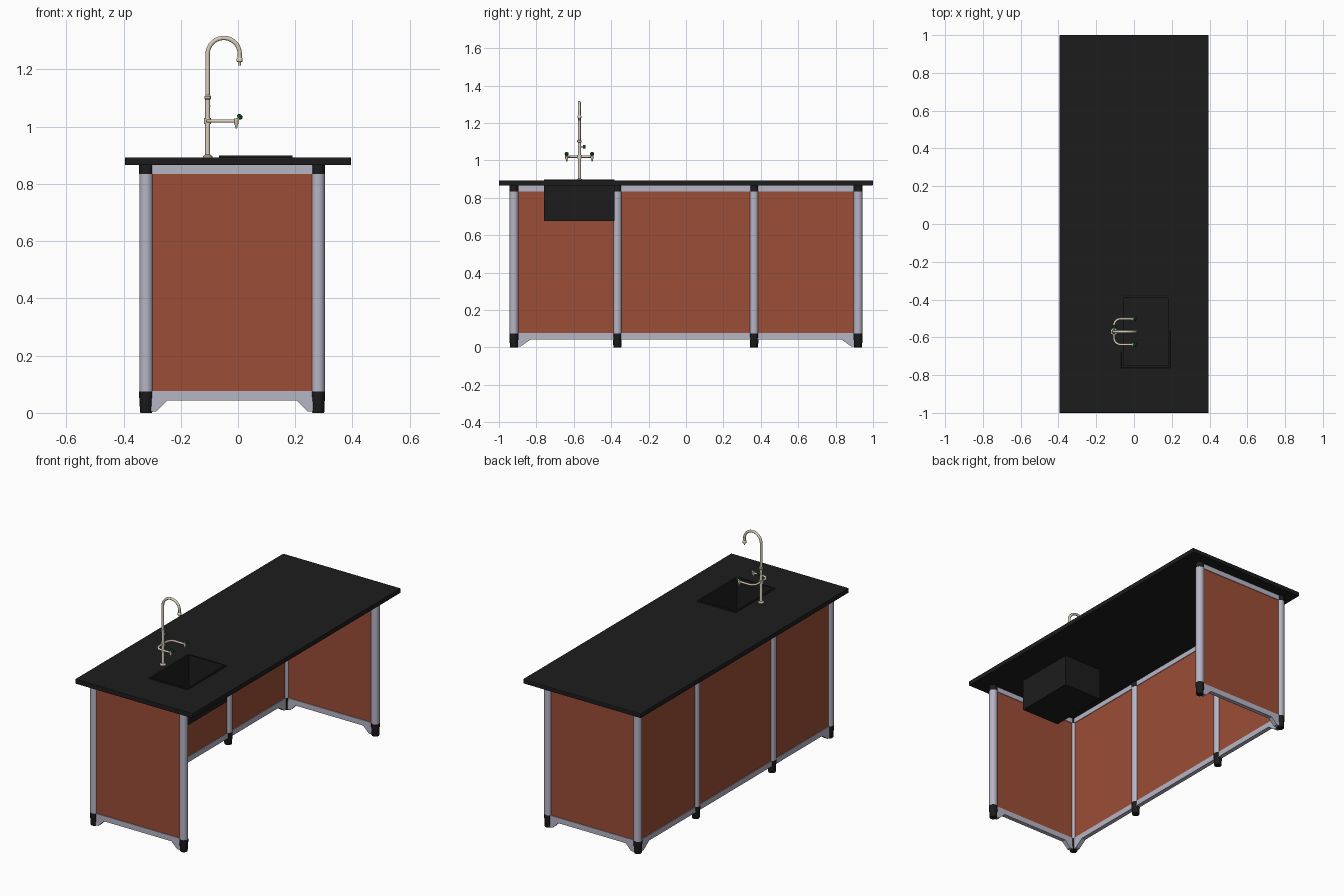
import bpy, bmesh, math
from mathutils import Vector, Matrix

if "Cube" in bpy.data.objects:
    bpy.data.objects.remove(bpy.data.objects["Cube"])


def material(name, rgb):
    m = bpy.data.materials.new(name)
    m.diffuse_color = (*rgb, 1)
    m.use_nodes = True
    m.node_tree.nodes["Principled BSDF"].inputs["Base Color"].default_value = m.diffuse_color
    return m


BLACK = material("black", (0.012, 0.012, 0.012))
PANEL = material("rust_panel", (0.33, 0.075, 0.037))
METAL = material("grey_metal", (0.47, 0.46, 0.56))
CREAM = material("cream_pipe", (0.68, 0.63, 0.50))
GREEN = material("green", (0.005, 0.09, 0.015))


def finish(name, bm, mat, smooth=False):
    bmesh.ops.recalc_face_normals(bm, faces=bm.faces[:])
    me = bpy.data.meshes.new(name)
    bm.to_mesh(me)
    bm.free()
    ob = bpy.data.objects.new(name, me)
    bpy.context.collection.objects.link(ob)
    me.materials.append(mat)
    if smooth:
        bpy.ops.object.select_all(action='DESELECT')
        ob.select_set(True)
        bpy.context.view_layer.objects.active = ob
        bpy.ops.object.shade_smooth_by_angle(angle=math.radians(40))
    return ob


def bridge(bm, loops, closed=False):
    n = len(loops[0])
    pairs = list(zip(loops, loops[1:])) + ([(loops[-1], loops[0])] if closed else [])
    for a, b in pairs:
        for i in range(n):
            j = (i + 1) % n
            bm.faces.new((a[i], a[j], b[j], b[i]))
    if not closed:
        bm.faces.new(loops[0])
        bm.faces.new(loops[-1])


def rect_loft(name, rects, mat, closed=False):
    """Skin a chain of rectangles (x0, x1, y0, y1, z)."""
    bm = bmesh.new()
    loops = [[bm.verts.new(p) for p in ((a, c, z), (b, c, z), (b, d, z), (a, d, z))]
             for a, b, c, d, z in rects]
    bridge(bm, loops, closed)
    return finish(name, bm, mat)


def lathe(name, profile, mat, base, axis=(0, 0, 1), seg=24):
    """Spin (radius, height) pairs around an axis starting at base."""
    bm = bmesh.new()
    loops = [[bm.verts.new((r * math.cos(t * math.tau / seg), r * math.sin(t * math.tau / seg), h))
              for t in range(seg)] for r, h in profile]
    bridge(bm, loops)
    rot = Vector((0, 0, 1)).rotation_difference(Vector(axis)).to_matrix().to_4x4()
    bm.transform(Matrix.Translation(base) @ rot)
    return finish(name, bm, mat, True)


def wall(name, outline, mat, thick, along, offset):
    """Extrude an upright (u, z) outline; u runs along x or y."""
    bm = bmesh.new()
    place = (lambda u, t, z: (u, t, z)) if along == 'x' else (lambda u, t, z: (t, u, z))
    loops = [[bm.verts.new(place(u, offset + s * thick / 2, z)) for u, z in outline]
             for s in (-1, 1)]
    bridge(bm, loops)
    return finish(name, bm, mat)


def tube(name, pts, r, mat):
    cu = bpy.data.curves.new(name, 'CURVE')
    cu.dimensions = '3D'
    cu.bevel_depth, cu.bevel_resolution, cu.use_fill_caps = r, 4, True
    sp = cu.splines.new('POLY')
    sp.points.add(len(pts) - 1)
    for p, co in zip(sp.points, pts):
        p.co = (*co, 1)
    sp.use_smooth = True
    ob = bpy.data.objects.new(name, cu)
    bpy.context.collection.objects.link(ob)
    cu.materials.append(mat)
    bpy.ops.object.select_all(action='DESELECT')
    ob.select_set(True)
    bpy.context.view_layer.objects.active = ob
    bpy.ops.object.convert(target='MESH')


# Countertop with a hole for the sink
SX0, SX1, SY0, SY1 = -0.066, 0.191, -0.76, -0.382
top = rect_loft("countertop", [(-0.395, 0.395, -1, 1, 0.866), (-0.395, 0.395, -1, 1, 0.893),
                               (SX0, SX1, SY0, SY1, 0.893), (SX0, SX1, SY0, SY1, 0.866)], BLACK, True)
bev = top.modifiers.new("edge", 'BEVEL')
bev.width, bev.segments, bev.limit_method = 0.004, 2, 'ANGLE'

# Sink basin: open box with a raised rim
W = 0.01
inner = (SX0 + W, SX1 - W, SY0 + W, SY1 - W)
outer = (SX0, SX1, SY0, SY1)
rect_loft("sink_basin", [(*inner, 0.685), (*inner, 0.899), (*outer, 0.899), (*outer, 0.675)], BLACK)

# Posts with black caps and feet
XB, XF, YE = -0.321, 0.28, 0.92
posts = [(XB, -YE), (XB, -0.367), (XB, 0.364), (XB, YE), (XF, -YE), (XF, YE)]
for i, (x, y) in enumerate(posts):
    lathe(f"post_{i}", [(0.0238, 0.07), (0.0238, 0.84)], METAL, (x, y, 0))
    lathe(f"post_cap_{i}", [(0.0243, 0.835), (0.0243, 0.867)], BLACK, (x, y, 0))
    lathe(f"foot_{i}", [(0.020, 0), (0.0215, 0.003), (0.0235, 0.05), (0.0245, 0.055), (0.0245, 0.075)],
          BLACK, (x, y, 0))


# Walls: panel, top rail and skirt rail with corner gussets
def framed_wall(label, a, b, along, offset, gusset):
    def box(z0, z1):
        return [(a, z0), (b, z0), (b, z1), (a, z1)]
    wall(label + "_panel", box(0.07, 0.84), PANEL, 0.018, along, offset)
    wall(label + "_top_rail", box(0.835, 0.867), METAL, 0.026, along, offset)
    g = gusset
    skirt = [(a, 0.005), (a + 0.036, 0.005), (a + g, 0.043), (b - g, 0.043),
             (b - 0.036, 0.005), (b, 0.005), (b, 0.076), (a, 0.076)]
    wall(label + "_skirt_rail", skirt, METAL, 0.026, along, offset)


framed_wall("front_end", XB, XF, 'x', -YE, 0.074)
framed_wall("rear_end", XB, XF, 'x', YE, 0.074)
framed_wall("long_side", -YE, YE, 'y', XB, 0.09)

# Gooseneck tap
FX, FY, R = -0.106, -0.57, 0.056
lathe("tap_base", [(0.017, 0.892), (0.017, 0.897), (0.009, 0.902)], CREAM, (FX, FY, 0))
lathe("tap_column", [(0.0085, 0.895), (0.0085, 1.095), (0.0115, 1.098), (0.0115, 1.106), (0.008, 1.11)],
      CREAM, (FX, FY, 0))
neck = [(FX, FY, 1.10)]
neck += [(FX + R - R * math.cos(t * math.pi / 20), FY, 1.254 + R * math.sin(t * math.pi / 20))
         for t in range(21)]
neck.append((FX + 2 * R, FY, 1.235))
tube("tap_neck", neck, 0.0075, CREAM)
lathe("tap_nozzle", [(0.0035, 1.213), (0.005, 1.226), (0.0105, 1.227), (0.0105, 1.238), (0.0075, 1.242)],
      CREAM, (FX + 2 * R, FY, 0))
lathe("arm_collar", [(0.0125, 1.01), (0.0125, 1.03)], CREAM, (FX, FY, 0))

# Side outlets: U-shaped arm, spouts, angled green handles
H, C = 0.068, 0.035
half = [(0.0, H)] + [(FX + C - C * math.sin(t * math.pi / 16), H - C + C * math.cos(t * math.pi / 16))
                     for t in range(9)]
arm = [(x, FY + y, 1.02) for x, y in half] + [(x, FY - y, 1.02) for x, y in reversed(half)]
tube("side_arm", arm, 0.006, CREAM)
for side, s in (("left", -1), ("right", 1)):
    y = FY + s * H
    lathe(f"{side}_spout", [(0.003, 0.994), (0.0045, 1.004), (0.008, 1.012), (0.008, 1.028)],
          CREAM, (-0.006, y, 0), seg=16)
    lathe(f"{side}_stem", [(0.006, 0), (0.005, 0.018)], CREAM, (-0.007, y, 1.02), (1, 0, 1), 12)
    lathe(f"{side}_handle", [(0.008, 0), (0.0105, 0.003), (0.0105, 0.009), (0.006, 0.013)],
          GREEN, (0.002, y, 1.031), (1, 0, 1), 12)

# Small column handle
lathe("column_stem", [(0.005, 0), (0.005, 0.024)], CREAM, (FX, FY, 1.073), (0, 1, 0), 12)
lathe("column_handle", [(0.008, 0.02), (0.0095, 0.023), (0.0095, 0.03), (0.006, 0.034)],
      GREEN, (FX, FY, 1.073), (0, 1, 0), 12)
